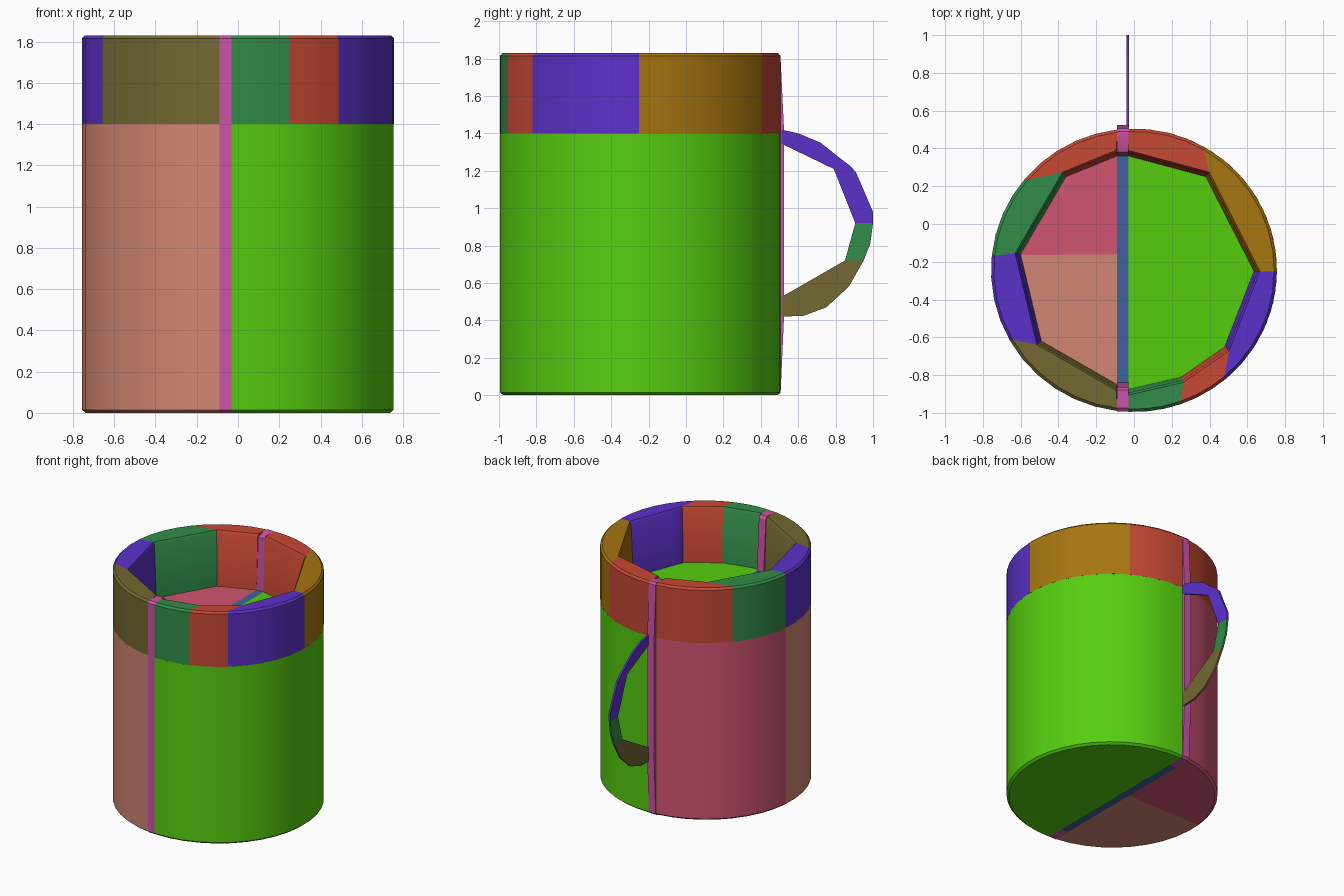
import bpy, bmesh
from math import cos, sin, radians, ceil
from mathutils import Vector

cube = bpy.data.objects.get("Cube")
if cube:
    bpy.data.objects.remove(cube, do_unlink=True)

CENTRE = Vector((0, -0.245))
RX, RY = 0.757, 0.75
FLOOR, RIM = 1.4, 1.83
STRIP = (-0.09, -0.03)          # x range of the dividing strip
BACK_A, BACK_B = 92.3, 96.8     # strip edges as angles around the mug
FRONT_A, FRONT_B = 263.2, 267.7


def material(name, hex_code):
    def linear(c):
        return c / 12.92 if c <= 0.04045 else ((c + 0.055) / 1.055) ** 2.4
    rgb = [linear(int(hex_code[i:i + 2], 16) / 255) for i in (0, 2, 4)]
    mat = bpy.data.materials.new(name)
    mat.use_nodes = True
    mat.diffuse_color = (*rgb, 1)
    mat.node_tree.nodes["Principled BSDF"].inputs["Base Color"].default_value = (*rgb, 1)
    return mat


lime = material("lime", "56CE10")
purple = material("purple", "5C31C8")
gold = material("gold", "A67510")
red = material("brick red", "C64834")
green = material("forest green", "328C48")
olive = material("olive", "736831")
rose = material("rose", "D05572")
salmon = material("salmon", "D28672")
blue = material("steel blue", "39659A")
pink = material("pink", "CE52A8")


def finish(name, bm, mat):
    bmesh.ops.remove_doubles(bm, verts=bm.verts, dist=0.0001)
    bmesh.ops.recalc_face_normals(bm, faces=bm.faces)
    mesh = bpy.data.meshes.new(name)
    bm.to_mesh(mesh)
    bm.free()
    mesh.materials.append(mat)
    obj = bpy.data.objects.new(name, mesh)
    bpy.context.collection.objects.link(obj)
    bpy.ops.object.select_all(action='DESELECT')
    obj.select_set(True)
    bpy.context.view_layer.objects.active = obj
    bpy.ops.object.shade_smooth_by_angle(angle=radians(30))


def loft(name, loops, mat):
    """Skin a list of equal closed loops and cap both ends."""
    bm = bmesh.new()
    rows = [[bm.verts.new(p) for p in loop] for loop in loops]
    n = len(rows[0])
    for a, b in zip(rows, rows[1:]):
        for i in range(n):
            j = (i + 1) % n
            bm.faces.new((a[i], a[j], b[j], b[i]))
    bm.faces.new(rows[0])
    bm.faces.new(rows[-1])
    finish(name, bm, mat)


def around(angle, inset=0):
    t = radians(angle)
    return CENTRE + Vector(((RX - inset) * cos(t), (RY - inset) * sin(t)))


def angles(start, end):
    n = ceil((end - start) / 9)
    return [start + (end - start) * i / n for i in range(n + 1)]


def body_part(name, start, end, corners, mat):
    """Upright slice of the solid body with a small bevel at the foot."""
    loops = []
    for z, inset in ((0, 0.018), (0.015, 0), (FLOOR, 0)):
        pts = [around(a, inset) for a in angles(start, end)]
        pts += [Vector(c) for c in corners]
        loops.append([(p.x, p.y, z) for p in pts])
    loft(name, loops, mat)


def rim_part(name, start, end, p, q, mat):
    """Rim block: curved outside, straight sloping inside from p to q."""
    p, q = Vector(p), Vector(q)
    steps = angles(start, end)
    loops = []
    for i, a in enumerate(steps):
        inner = p.lerp(q, i / (len(steps) - 1))
        out = inner - CENTRE
        section = [(around(a), FLOOR), (around(a), RIM - 0.015),
                   (around(a, 0.015), RIM),
                   (CENTRE + out * 1.05, RIM),
                   (CENTRE + out * 1.03, RIM - 0.02), (inner, FLOOR)]
        loops.append([(v.x, v.y, z) for v, z in section])
    loft(name, loops, mat)


def plate(name, outline, xs, mat):
    """Extrude a side profile of (y, z) points along x."""
    loft(name, [[(x, y, z) for y, z in outline] for x in xs], mat)


# Body slices
body_part("body_left", -BACK_A, BACK_A, [], lime)
body_part("body_back_right", BACK_B, 174, [(STRIP[0], -0.16)], rose)
body_part("body_front_right", 174, FRONT_A, [(STRIP[0], -0.16)], salmon)

# Divider and the two upright posts
plate("divider", [(-0.84, 0), (0.36, 0), (0.36, FLOOR), (-0.84, FLOOR)], STRIP, blue)
plate("front_post", [(-0.84, 0), (-0.975, 0), (-0.993, 0.015), (-0.993, 1.815),
                     (-0.975, RIM), (-0.88, RIM), (-0.865, 1.81), (-0.84, FLOOR)],
      STRIP, pink)
plate("back_post", [(0.36, 0), (0.49, 0), (0.506, 0.015), (0.524, 0.42),
                    (0.524, 1.42), (0.505, 1.815), (0.49, RIM), (0.45, RIM),
                    (0.38, 1.81), (0.36, FLOOR)], STRIP, pink)

# Rim blocks, counter-clockwise: name, end angle, inner end point, colour
left_run = [("rim_front_left", -0.5, (0.635, -0.25), purple),
            ("rim_left", 60, (0.38, 0.25), gold),
            ("rim_back_left", BACK_A, (STRIP[1], 0.36), red)]
right_run = [("rim_back_right", 139.5, (-0.36, 0.25), red),
             ("rim_right_rear", 174, (-0.60, -0.16), green),
             ("rim_right", 210, (-0.49, -0.62), purple),
             ("rim_front_right", FRONT_A, (STRIP[0], -0.85), olive)]
front_run = [("rim_front_centre", 289.3, (0.25, -0.81), green),
             ("rim_front_corner", 310, (0.48, -0.65), red)]
for angle, point, run in ((-50, (0.48, -0.65), left_run),
                          (BACK_B, (STRIP[0], 0.36), right_run),
                          (FRONT_B, (STRIP[1], -0.875), front_run)):
    for name, end, inner, mat in run:
        rim_part(name, angle, end, point, inner, mat)
        angle, point = end, inner

# Thin handle in three pieces
HANDLE_X = (-0.041, -0.026)
plate("handle_top", [(0.51, 1.42), (0.60, 1.40), (0.72, 1.35), (0.82, 1.27),
                     (0.88, 1.225), (0.91, 1.19), (0.97, 1.05), (1.0, 0.98),
                     (1.0, 0.92), (0.905, 0.92), (0.79, 1.21), (0.51, 1.345)],
      HANDLE_X, purple)
plate("handle_middle", [(1.0, 0.92), (0.985, 0.81), (0.95, 0.72),
                        (0.85, 0.72), (0.905, 0.92)], HANDLE_X, green)
plate("handle_bottom", [(0.95, 0.72), (0.87, 0.58), (0.75, 0.47), (0.63, 0.425),
                        (0.51, 0.42), (0.51, 0.525), (0.85, 0.72)], HANDLE_X, olive)
